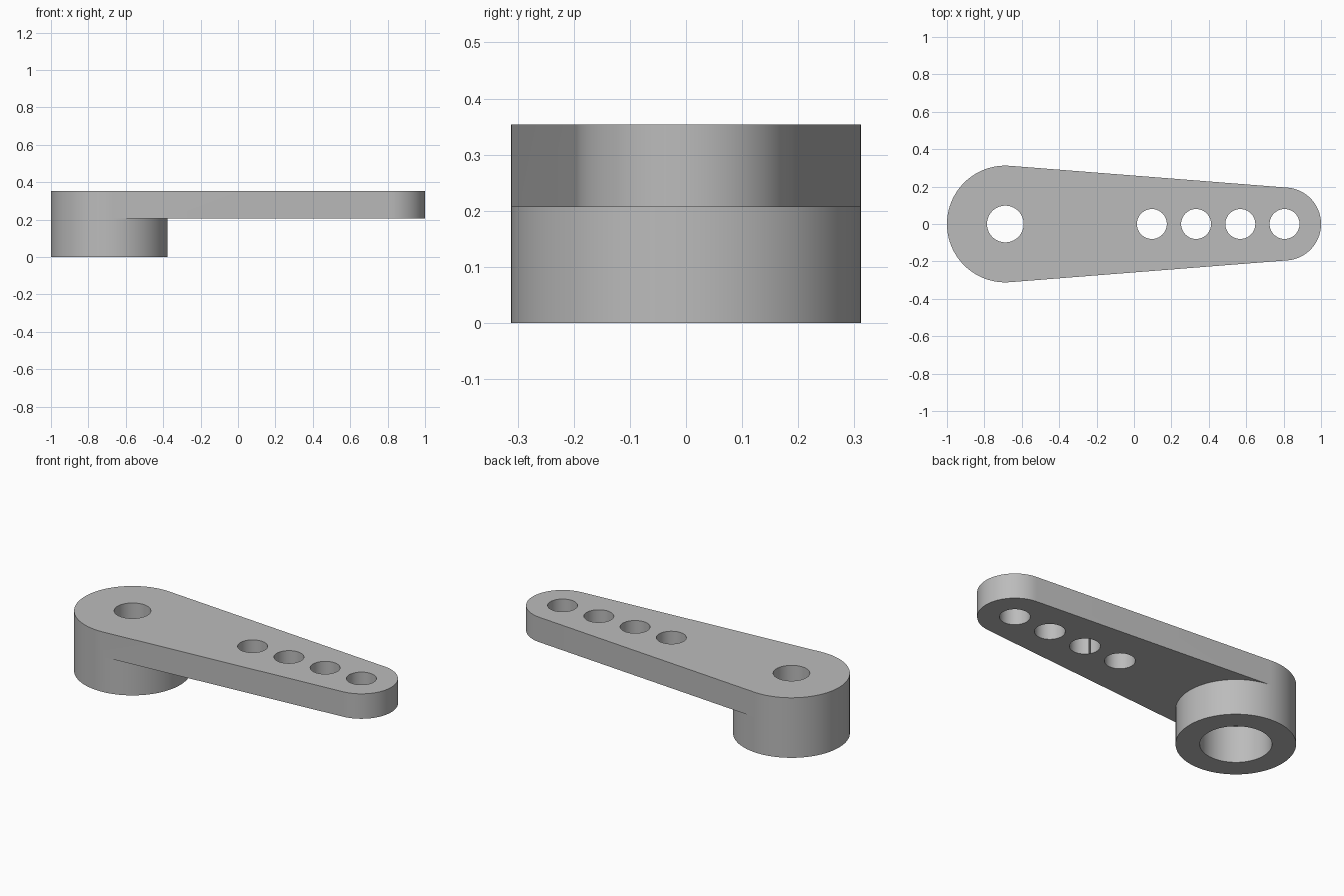
import bpy
import bmesh
from math import acos, cos, sin, pi, radians

old = bpy.data.objects.get("Cube")
if old:
    bpy.data.objects.remove(old, do_unlink=True)

HUB_X, HUB_R = -0.688, 0.312
TIP_X, TIP_R = 0.805, 0.195
ARM_BOTTOM, TOP = 0.207, 0.354

grey = bpy.data.materials.new("plain grey")
grey.use_nodes = True
colour = (0.5, 0.5, 0.5, 1)
grey.diffuse_color = colour
grey.node_tree.nodes["Principled BSDF"].inputs["Base Color"].default_value = colour


def arc(cx, r, start, end, steps):
    """Points along an arc centred on the x axis."""
    angles = [start + (end - start) * i / steps for i in range(steps + 1)]
    return [(cx + r * cos(t), r * sin(t)) for t in angles]


def ring(bm, points, z):
    return [bm.verts.new((x, y, z)) for x, y in points]


def wall(bm, low, high):
    n = len(low)
    for i in range(n):
        j = (i + 1) % n
        bm.faces.new((low[i], low[j], high[j], high[i]))


def finish(bm, name):
    bmesh.ops.recalc_face_normals(bm, faces=bm.faces)
    mesh = bpy.data.meshes.new(name)
    bm.to_mesh(mesh)
    bm.free()
    obj = bpy.data.objects.new(name, mesh)
    bpy.context.collection.objects.link(obj)
    mesh.materials.append(grey)
    return obj


def cutter(x, r, z0, z1):
    bm = bmesh.new()
    circle = arc(x, r, 0, 2 * pi, 64)[:-1]
    low, high = ring(bm, circle, z0), ring(bm, circle, z1)
    wall(bm, low, high)
    bm.faces.new(low)
    bm.faces.new(high)
    obj = finish(bm, "hole_cutter")
    obj.hide_render = True
    return obj


# Tapered arm with tangent sides, growing out of a deeper round hub
a = acos((HUB_R - TIP_R) / (TIP_X - HUB_X))
hub_back = arc(HUB_X, HUB_R, a, 2 * pi - a, 56)
hub_front = arc(HUB_X, HUB_R, -a, a, 48)[1:-1]
tip = arc(TIP_X, TIP_R, -a, a, 48)

bm = bmesh.new()
back, front, end = (ring(bm, p, ARM_BOTTOM) for p in (hub_back, hub_front, tip))
top = ring(bm, hub_back + tip, TOP)
base = ring(bm, hub_back + hub_front, 0)
wall(bm, back + end, top)
wall(bm, base, back + front)
bm.faces.new(top)
bm.faces.new(base)
bm.faces.new([back[-1]] + end + [back[0]] + front[::-1])
arm = finish(bm, "lever_arm")

# Shaft hole, wide socket under the hub, and four holes along the arm
cutters = [cutter(HUB_X, 0.098, -0.1, 0.5), cutter(HUB_X, 0.187, -0.1, 0.215)]
cutters += [cutter(TIP_X - 0.2365 * i, 0.08, 0.1, 0.5) for i in range(4)]
bpy.context.view_layer.objects.active = arm
for c in cutters:
    mod = arm.modifiers.new("hole", 'BOOLEAN')
    mod.operation, mod.solver, mod.object = 'DIFFERENCE', 'EXACT', c
    bpy.ops.object.modifier_apply(modifier=mod.name)
    bpy.data.objects.remove(c, do_unlink=True)

bpy.ops.object.select_all(action='DESELECT')
arm.select_set(True)
bpy.ops.object.shade_smooth_by_angle(angle=radians(30))
